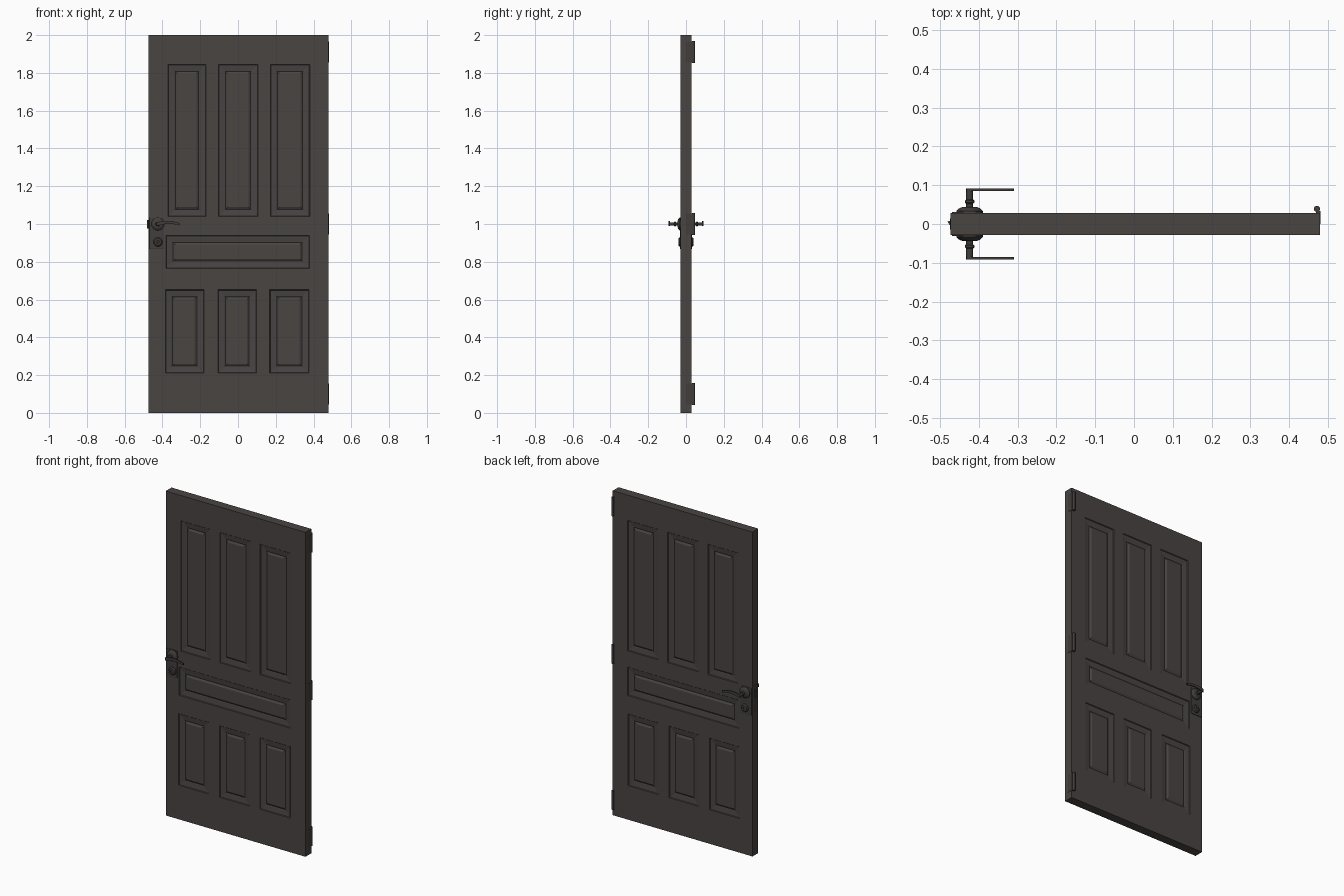
import bpy, bmesh, math

if "Cube" in bpy.data.objects:
    bpy.data.objects.remove(bpy.data.objects["Cube"])

def material(name, rgb):
    m = bpy.data.materials.new(name)
    m.diffuse_color = (*rgb, 1)
    m.use_nodes = True
    m.node_tree.nodes["Principled BSDF"].inputs["Base Color"].default_value = m.diffuse_color
    return m

WOOD = material("dark brown grey paint", (0.066, 0.058, 0.055))
METAL = material("dark metal", (0.052, 0.048, 0.046))

def finish(bm, name, mat, smooth=False):
    bmesh.ops.remove_doubles(bm, verts=bm.verts, dist=1e-5)
    bmesh.ops.recalc_face_normals(bm, faces=bm.faces)
    me = bpy.data.meshes.new(name)
    bm.to_mesh(me)
    bm.free()
    me.materials.append(mat)
    ob = bpy.data.objects.new(name, me)
    bpy.context.collection.objects.link(ob)
    if smooth:
        bpy.context.view_layer.objects.active = ob
        ob.select_set(True)
        bpy.ops.object.shade_smooth_by_angle(angle=math.radians(35))
        ob.select_set(False)
    return ob

def box(name, lo, hi, mat, bevel=0):
    bm = bmesh.new()
    bmesh.ops.create_cube(bm, size=1)
    for v in bm.verts:
        v.co = [(l + h) / 2 + c * (h - l) for l, h, c in zip(lo, hi, v.co)]
    if bevel:
        bmesh.ops.bevel(bm, geom=bm.edges[:], offset=bevel, segments=2, affect='EDGES', profile=0.5)
    return finish(bm, name, mat)

def lathe(name, x, z, profile, side, mat, n=24):
    # turned part around a y axis; profile is (radius, distance from centre)
    bm = bmesh.new()
    rings = [[bm.verts.new((x + r * math.cos(2 * math.pi * i / n), side * d,
                            z + r * math.sin(2 * math.pi * i / n))) for i in range(n)]
             for r, d in profile]
    for a, b in zip(rings, rings[1:]):
        for i in range(n):
            bm.faces.new((a[i], a[(i + 1) % n], b[(i + 1) % n], b[i]))
    bm.faces.new(rings[0])
    bm.faces.new(rings[-1])
    return finish(bm, name, mat, True)

# door slab: panel bands, mirrored front and back
X0, X1, T = -0.473, 0.48, 0.028
ROWS = [
    (0.21, 0.652, [(-0.385, -0.18), (-0.105, 0.097), (0.168, 0.376)]),
    (0.765, 0.94, [(-0.382, 0.378)]),
    (1.04, 1.845, [(-0.37, -0.17), (-0.104, 0.105), (0.171, 0.38)]),
]
# (inset from panel edge, depth below the slab face)
STEPS = [(0, 0), (0.003, 0.004), (0.034, 0.008), (0.038, 0.010), (0.050, 0.003)]

bm = bmesh.new()
def quad(*pts):
    bm.faces.new([bm.verts.new(p) for p in pts])

def rect(x0, x1, z0, z1, y):
    return [(x0, y, z0), (x1, y, z0), (x1, y, z1), (x0, y, z1)]

for s in (-1, 1):
    zprev = 0
    for z0, z1, cols in ROWS:
        quad(*rect(X0, X1, zprev, z0, s * T))
        xprev = X0
        for x0, x1 in cols:
            quad(*rect(xprev, x0, z0, z1, s * T))
            loops = [rect(x0 + i, x1 - i, z0 + i, z1 - i, s * (T - d)) for i, d in STEPS]
            for a, b in zip(loops, loops[1:]):
                for k in range(4):
                    j = (k + 1) % 4
                    quad(a[k], a[j], b[j], b[k])
            quad(*loops[-1])
            xprev = x1
        quad(*rect(xprev, X1, z0, z1, s * T))
        zprev = z1
    quad(*rect(X0, X1, zprev, 2, s * T))
# slab edges, split at the band heights so the shell closes
levels = [0] + [z for r in ROWS for z in r[:2]] + [2]
for x in (X0, X1):
    for a, b in zip(levels, levels[1:]):
        quad((x, -T, a), (x, T, a), (x, T, b), (x, -T, b))
for z in (0, 2):
    quad((X0, -T, z), (X1, -T, z), (X1, T, z), (X0, T, z))
finish(bm, "door_slab", WOOD)

# hinges on the back right edge
for i, z in enumerate((0.10, 1.0, 1.91)):
    bm = bmesh.new()
    bmesh.ops.create_cone(bm, cap_ends=True, segments=16, radius1=0.008, radius2=0.008, depth=0.116)
    for v in bm.verts:
        v.co.x += 0.472
        v.co.y += 0.039
        v.co.z += z
    finish(bm, f"hinge_barrel_{i}", METAL, True)
    box(f"hinge_leaf_{i}", (0.470, 0.0, z - 0.055), (0.4815, 0.034, z + 0.055), METAL)

# lock furniture on both sides
HX = -0.424
for s, tag in ((-1, "front"), (1, "back")):
    y = sorted((s * 0.02, s * 0.031))
    box(f"lock_plate_{tag}", (-0.470, y[0], 0.867), (-0.394, y[1], 1.035), METAL, 0.002)
    lathe(f"handle_rosette_{tag}", HX, 1.0,
          [(0.034, 0.028), (0.034, 0.034), (0.028, 0.040), (0.018, 0.044)], s, METAL)
    lathe(f"handle_shaft_{tag}", HX, 1.0,
          [(0.009, 0.03), (0.009, 0.052), (0.012, 0.055), (0.012, 0.060), (0.009, 0.063), (0.009, 0.091)],
          s, METAL, 16)
    lathe(f"key_cylinder_{tag}", HX, 0.905,
          [(0.024, 0.028), (0.024, 0.035), (0.018, 0.041), (0.008, 0.041), (0.007, 0.037)], s, METAL)
    # gently arched lever blade
    bm = bmesh.new()
    rings = []
    for i in range(9):
        t = i / 8
        x = HX - 0.008 + t * 0.122
        zc = 0.999 + 0.010 * math.sin(math.pi * t)
        h = 0.010 - 0.004 * t
        rings.append([bm.verts.new((x, s * d, zc + e)) for d, e in
                      ((0.085, -h), (0.092, -h), (0.092, h), (0.085, h))])
    for a, b in zip(rings, rings[1:]):
        for k in range(4):
            bm.faces.new((a[k], a[(k + 1) % 4], b[(k + 1) % 4], b[k]))
    bm.faces.new(rings[0])
    bm.faces.new(rings[-1])
    finish(bm, f"lever_{tag}", METAL, True)

# edge strike plate and wedge latch
box("latch_face_plate", (-0.4745, -0.014, 0.875), (-0.46, 0.014, 1.05), METAL)
bm = bmesh.new()
tri = [(-0.470, -0.010), (-0.4815, 0.006), (-0.470, 0.010)]
low, high = [[bm.verts.new((x, y, z)) for x, y in tri] for z in (0.975, 1.02)]
bm.faces.new(low)
bm.faces.new(high)
for k in range(3):
    j = (k + 1) % 3
    bm.faces.new((low[k], low[j], high[j], high[k]))
finish(bm, "latch_bolt", METAL)
